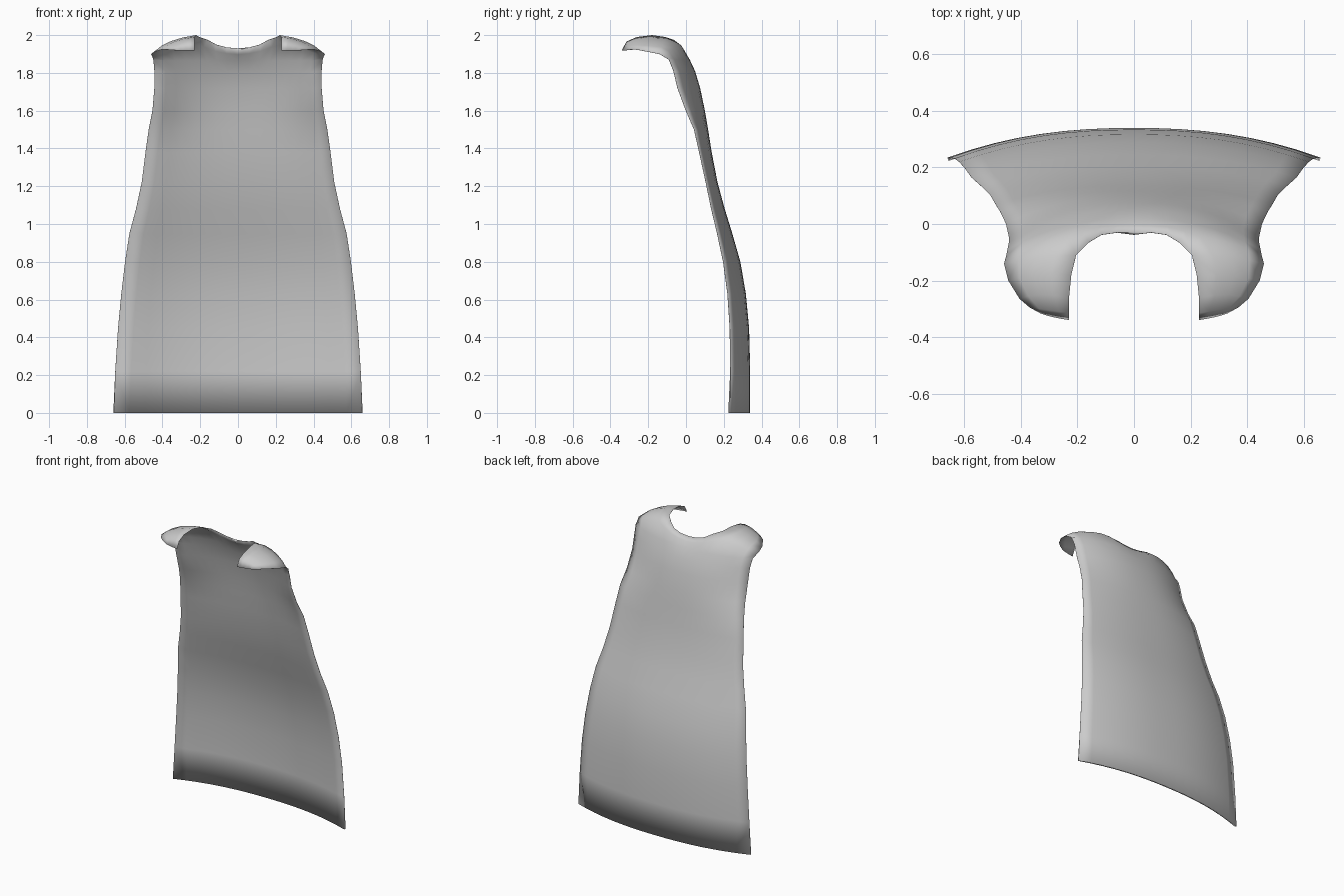
import bpy, bmesh
from mathutils import Vector

if "Cube" in bpy.data.objects:
    bpy.data.objects.remove(bpy.data.objects["Cube"])

COLS = 8          # columns from the centre line to the side edge
NECK = 4          # first column that carries on over the shoulder


def arc(a, m, b, n):
    """n + 1 points on the parabola through a, m and b."""
    a, m, b = Vector(a), Vector(m), Vector(b)
    out = []
    for i in range(n + 1):
        t = i / n
        out.append(a * (1 - t) * (1 - 2 * t) + m * 4 * t * (1 - t) + b * t * (2 * t - 1))
    return out


# Back panel rows: height, half width, y at centre, y at side edge
back = [
    (0.00, 0.660, 0.340, 0.235), (0.22, 0.650, 0.340, 0.235),
    (0.45, 0.635, 0.334, 0.232), (0.63, 0.618, 0.317, 0.220),
    (0.80, 0.598, 0.288, 0.197), (0.95, 0.575, 0.245, 0.165),
    (1.08, 0.540, 0.205, 0.134), (1.22, 0.510, 0.167, 0.105),
    (1.38, 0.490, 0.136, 0.070), (1.50, 0.473, 0.117, 0.043),
    (1.60, 0.453, 0.100, 0.000), (1.72, 0.443, 0.075, -0.045),
    (1.81, 0.443, 0.048, -0.066), (1.87, 0.448, 0.020, -0.090),
]
rows = []
for z, w, yc, ye in back:
    ts = [j / COLS for j in range(COLS + 1)]
    rows.append([Vector((w * t, yc - (yc - ye) * t ** 2.3, z)) for t in ts])

# Yoke row and neckline row: neck half, then shoulder half
yoke = [(0, -0.005, 1.905), (0.06, -0.006, 1.91), (0.12, -0.01, 1.922), (0.18, -0.025, 1.945)]
neck = [(0, -0.03, 1.93), (0.06, -0.03, 1.935), (0.115, -0.038, 1.95), (0.16, -0.065, 1.975)]
rows.append([Vector(p) for p in yoke]
            + arc((0.235, -0.045, 1.958), (0.35, -0.07, 1.935), (0.453, -0.115, 1.885), 4))
rows.append([Vector(p) for p in neck]
            + arc((0.205, -0.11, 1.99), (0.35, -0.12, 1.963), (0.46, -0.14, 1.90), 4))

# Shoulder flap rows running forward: inner, middle, outer point
flap = [
    ((0.222, -0.18, 2.0), (0.355, -0.185, 1.968), (0.445, -0.20, 1.912)),
    ((0.23, -0.26, 1.99), (0.335, -0.25, 1.966), (0.405, -0.265, 1.924)),
    ((0.23, -0.315, 1.966), (0.30, -0.305, 1.955), (0.37, -0.295, 1.923)),
    ((0.23, -0.34, 1.92), (0.285, -0.33, 1.92), (0.33, -0.317, 1.92)),
]
for a, m, b in flap:
    rows.append([None] * NECK + arc(a, m, b, COLS - NECK))

# Skin the rows into one half of the cape
bm = bmesh.new()
grid = [[bm.verts.new(p) if p else None for p in row] for row in rows]
for lo, hi in zip(grid, grid[1:]):
    for j in range(COLS):
        quad = (lo[j], hi[j], hi[j + 1], lo[j + 1])
        if all(quad):
            bm.faces.new(quad)
bm.verts.index_update()
thin = [v.index for v in bm.verts if v.is_boundary and v.co.z > 0.01
        and v.co.x > 0.001]
mesh = bpy.data.meshes.new("cape")
bm.to_mesh(mesh)
bm.free()
cape = bpy.data.objects.new("cape", mesh)
bpy.context.collection.objects.link(cape)

# Mirror, then a thin cloth thickness that fades out at the borders
group = cape.vertex_groups.new(name="thickness")
group.add(list(range(len(mesh.vertices))), 1.0, 'REPLACE')
group.add(thin, 0.1, 'REPLACE')
mirror = cape.modifiers.new("mirror", 'MIRROR')
mirror.use_clip = True
solid = cape.modifiers.new("cloth", 'SOLIDIFY')
solid.thickness = 0.012
solid.offset = -1
solid.vertex_group = group.name

bpy.context.view_layer.objects.active = cape
cape.select_set(True)
bpy.ops.object.shade_smooth_by_angle(angle=1.0)
